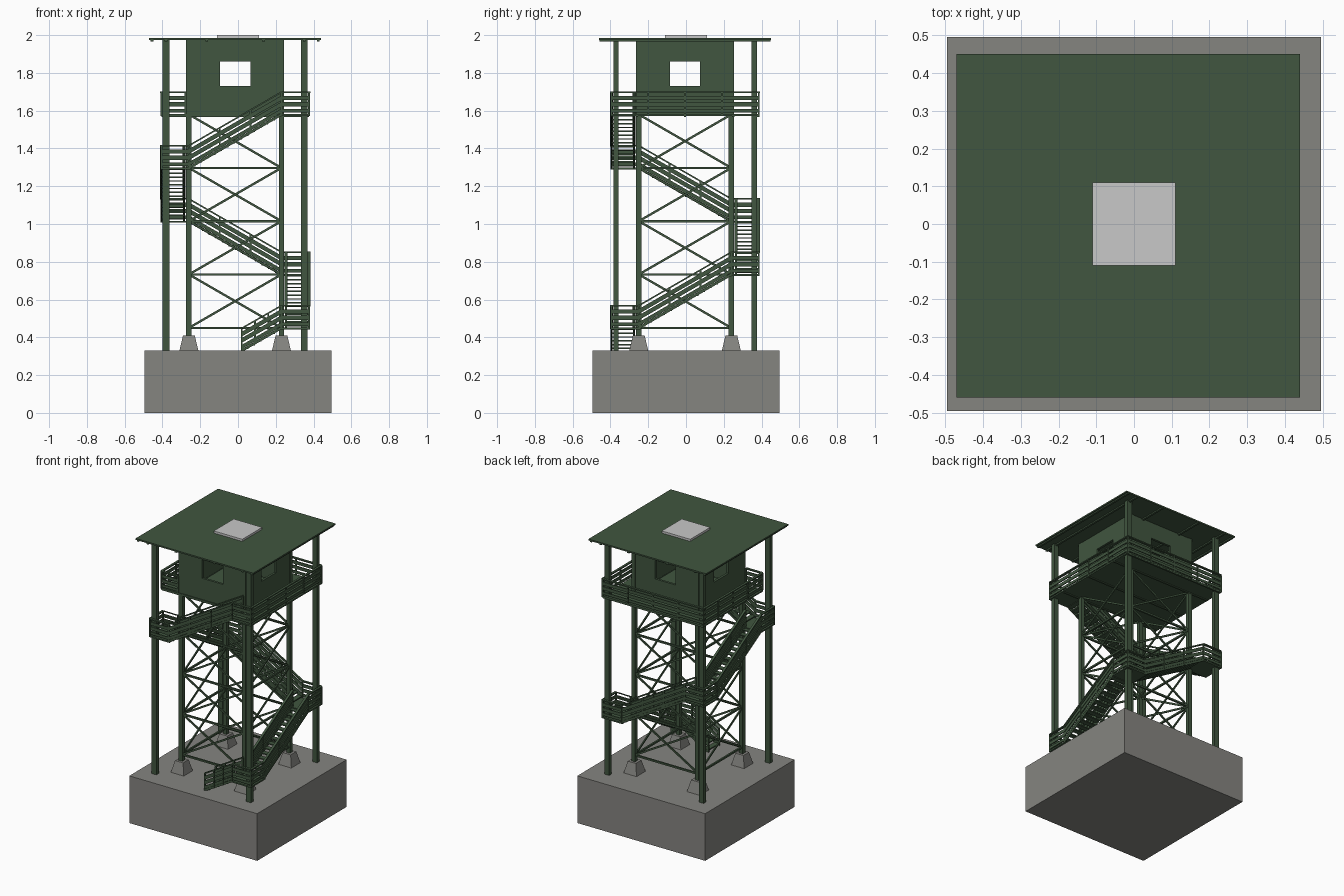
import bpy, bmesh, math
from mathutils import Matrix, Vector

if "Cube" in bpy.data.objects:
    bpy.data.objects.remove(bpy.data.objects["Cube"])

CENTRE = Vector((-0.015, -0.005, 0))   # tower axis
LEVELS = [0.45, 0.733, 1.015, 1.297, 1.58]
GROUND, FLOOR, TOP = 0.33, 1.58, 1.975
LEG, OUT, EDGE = 0.245, 0.366, 0.39


def material(name, rgb):
    m = bpy.data.materials.new(name)
    m.diffuse_color = (*rgb, 1)
    m.use_nodes = True
    m.node_tree.nodes["Principled BSDF"].inputs["Base Color"].default_value = m.diffuse_color
    return m


GREEN = material("dark green paint", (0.052, 0.092, 0.050))
CONCRETE = material("grey concrete", (0.235, 0.233, 0.217))
PALE = material("pale grey", (0.58, 0.58, 0.58))
parts = {}


def part(name, mat=GREEN):
    if name not in parts:
        parts[name] = (bmesh.new(), mat)
    return parts[name][0]


def side(k):
    """Frame of side k: local x along the side, local -y outward."""
    return Matrix.Translation(CENTRE) @ Matrix.Rotation(k * math.pi / 2, 4, 'Z')


def box(bm, lo, hi, frame=side(0)):
    lo, hi = Vector(lo), Vector(hi)
    s = hi - lo
    m = frame @ Matrix.Translation((lo + hi) / 2) @ Matrix.Diagonal((abs(s.x), abs(s.y), abs(s.z), 1))
    return bmesh.ops.create_cube(bm, size=1, matrix=m)['verts']


def beam(bm, p, q, w, h, frame=side(0)):
    """Bar from p to q, w wide sideways and h tall."""
    p, q = Vector(p), Vector(q)
    d = (q - p).normalized()
    s = d.cross(Vector((0, 0, 1))).normalized()
    u = s.cross(d)
    r = Matrix((d, s, u)).transposed().to_4x4()
    m = frame @ Matrix.Translation((p + q) / 2) @ r @ Matrix.Diagonal(((q - p).length, w, h, 1))
    bmesh.ops.create_cube(bm, size=1, matrix=m)


def railing(bm, p, q, frame, posts=2):
    """Three planks, a cap rail and posts, following the line p-q."""
    p, q = Vector(p), Vector(q)
    for off, w, h in ((0.118, 0.016, 0.008), (0.087, 0.006, 0.022),
                      (0.054, 0.006, 0.022), (0.020, 0.006, 0.018)):
        z = Vector((0, 0, off))
        beam(bm, p + z, q + z, w, h, frame)
    for i in range(posts):
        c = p.lerp(q, i / (posts - 1))
        box(bm, c + Vector((-0.005, -0.005, 0)), c + Vector((0.005, 0.005, 0.118)), frame)


# concrete block and tapered footings
WORLD = Matrix.Identity(4)
box(part("concrete_base", CONCRETE), (-0.495, -0.495, 0), (0.495, 0.495, GROUND), WORLD)
for sx in (-1, 1):
    for sy in (-1, 1):
        m = Matrix.Translation(CENTRE + Vector((sx * LEG, sy * LEG, 0.37))) @ Matrix.Rotation(math.pi / 4, 4, 'Z')
        bmesh.ops.create_cone(part("footings", CONCRETE), cap_ends=True, segments=4,
                              radius1=0.05 * 2 ** 0.5, radius2=0.031 * 2 ** 0.5, depth=0.08, matrix=m)
        # inner legs and outer posts
        x, y = sx * LEG, sy * LEG
        box(part("inner_legs"), (x - 0.014, y - 0.014, 0.40), (x + 0.014, y + 0.014, TOP))
        x, y = sx * OUT, sy * OUT
        box(part("outer_posts"), (x - 0.018, y - 0.014, GROUND), (x + 0.018, y + 0.014, TOP))

for k in range(4):
    f = side(k)
    # horizontal ties and crossed braces
    for z in LEVELS:
        beam(part("braces"), (-LEG, -LEG, z), (LEG, -LEG, z), 0.012, 0.012, f)
    for a, b in zip(LEVELS, LEVELS[1:]):
        beam(part("braces"), (-LEG, -LEG - 0.004, a), (LEG, -LEG - 0.004, b), 0.008, 0.012, f)
        beam(part("braces"), (-LEG, -LEG + 0.004, b), (LEG, -LEG + 0.004, a), 0.008, 0.012, f)
    # cabin wall built around its window opening
    w = part("cabin_walls")
    y0, y1 = -0.256, -0.240
    box(w, (-LEG, y0, FLOOR), (-0.08, y1, TOP), f)
    box(w, (0.08, y0, FLOOR), (LEG, y1, TOP), f)
    box(w, (-0.08, y0, FLOOR), (0.08, y1, 1.73), f)
    box(w, (-0.08, y0, 1.86), (0.08, y1, TOP), f)


def flight(k, u0, u1, z0, z1, steps):
    f = side(k)
    for i in range(steps):
        t = (i + 0.5) / steps
        u, z = u0 + (u1 - u0) * t, z0 + (z1 - z0) * (i + 1) / steps
        half = (u1 - u0) / steps * 0.5
        box(part("stair_treads"), (u - half, -EDGE, z - 0.012), (u + half, -0.268, z - 0.005), f)
    for v in (-EDGE, -0.270):
        railing(part("stair_railings"), (u0, v, z0), (u1, v, z1), f, 4)
        beam(part("stair_stringers"), (u0, v, z0), (u1, v, z1), 0.006, 0.014, f)


# stairs winding round the tower with a landing at each corner
flight(0, 0.035, LEG, GROUND, LEVELS[0], 6)
for k in range(1, 5):
    flight(k, -LEG, LEG, LEVELS[k - 1], LEVELS[k], 14)
for k in range(5):
    f, z = side(k), LEVELS[k]
    box(part("landings"), (0.235, -0.395, z - 0.008), (0.395, -0.235, z + 0.002), f)
    if k < 4:
        railing(part("landing_railings"), (LEG, -EDGE, z), (EDGE, -EDGE, z), f)
        railing(part("landing_railings"), (EDGE, -EDGE, z), (EDGE, -LEG, z), f)

# balcony floor, open over the front stair, with its railings
box(part("balcony_floor"), (-0.395, -0.262, FLOOR - 0.008), (0.395, 0.395, FLOOR + 0.002))
for y in (-0.255, 0.0, 0.255, 0.388):
    box(part("floor_joists"), (-0.39, y - 0.006, FLOOR - 0.014), (0.39, y + 0.006, FLOOR - 0.006))
rails = part("balcony_railings")
railing(rails, (LEG, -EDGE, FLOOR), (EDGE, -EDGE, FLOOR), side(0))
railing(rails, (-EDGE, -EDGE, FLOOR), (EDGE, -EDGE, FLOOR), side(1), 5)
railing(rails, (-EDGE, -EDGE, FLOOR), (EDGE, -EDGE, FLOOR), side(2), 5)
railing(rails, (-EDGE, -EDGE, FLOOR), (0.262, -EDGE, FLOOR), side(3), 5)
railing(rails, (-EDGE, -0.262, FLOOR), (-0.262, -0.262, FLOOR), side(0))

# flat roof, purlins and roof hatch
box(part("roof"), (-0.455, -0.455, TOP), (0.455, 0.455, 1.985))
for x in (-0.44, -0.366, -0.15, 0.15, 0.366, 0.44):
    box(part("roof_purlins"), (x - 0.007, -0.452, 1.966), (x + 0.007, 0.452, 1.976))
box(part("roof_hatch", PALE), (-0.11, -0.11, 1.985), (0.11, 0.11, 2.0), WORLD)

for name, (bm, mat) in parts.items():
    mesh = bpy.data.meshes.new(name)
    bmesh.ops.recalc_face_normals(bm, faces=bm.faces[:])
    bm.to_mesh(mesh)
    bm.free()
    mesh.materials.append(mat)
    bpy.context.collection.objects.link(bpy.data.objects.new(name, mesh))
